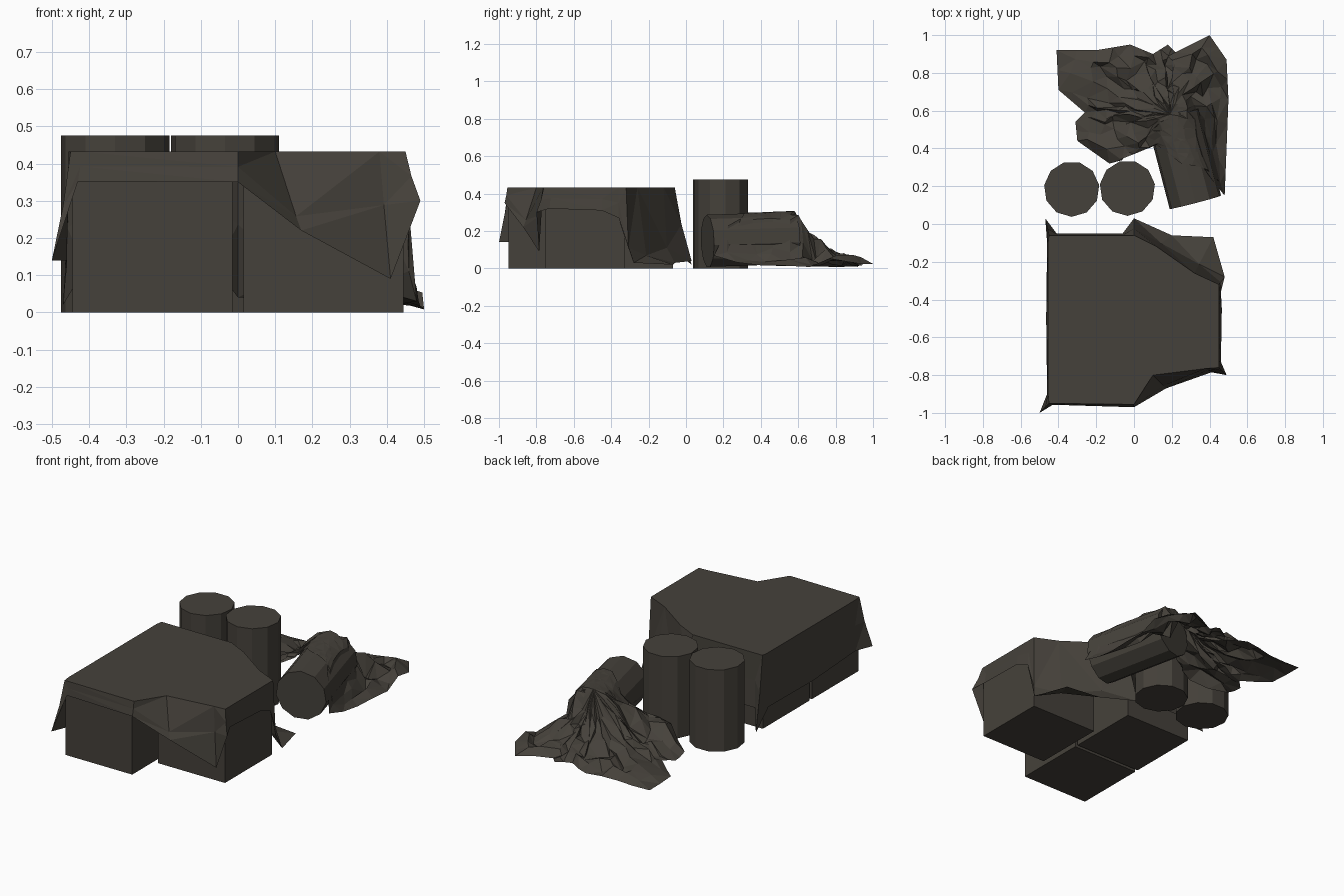
import bpy, bmesh, math, random
from mathutils import Vector, Matrix

random.seed(4)
cube = bpy.data.objects.get("Cube")
if cube:
    bpy.data.objects.remove(cube)

canvas = bpy.data.materials.new("dark_canvas")
canvas.use_nodes = True
colour = (0.06, 0.053, 0.043, 1)
canvas.diffuse_color = colour
canvas.node_tree.nodes["Principled BSDF"].inputs["Base Color"].default_value = colour


def finish(name, bm, closed=True):
    if closed:
        bmesh.ops.recalc_face_normals(bm, faces=bm.faces)
    mesh = bpy.data.meshes.new(name)
    bm.to_mesh(mesh)
    bm.free()
    mesh.materials.append(canvas)
    obj = bpy.data.objects.new(name, mesh)
    bpy.context.collection.objects.link(obj)
    return obj


def crate(name, x, y):
    bm = bmesh.new()
    size = Matrix.Diagonal((0.43, 0.43, 0.42, 1))
    bmesh.ops.create_cube(bm, size=1, matrix=Matrix.Translation((x, y, 0.21)) @ size)
    finish(name, bm)


def barrel(name, start, end, radius):
    start, end = Vector(start), Vector(end)
    axis = end - start
    turn = axis.to_track_quat('Z', 'Y').to_matrix().to_4x4()
    bm = bmesh.new()
    bmesh.ops.create_cone(bm, cap_ends=True, segments=11, radius1=radius, radius2=radius,
                          depth=axis.length, matrix=Matrix.Translation((start + end) / 2) @ turn)
    finish(name, bm)


# Three crates and two standing barrels
crate("front_left_crate", -0.23, -0.735)
crate("back_left_crate", -0.23, -0.285)
crate("right_crate", 0.23, -0.54)
barrel("left_barrel", (-0.33, 0.185, 0), (-0.33, 0.185, 0.475), 0.147)
barrel("middle_barrel", (-0.035, 0.19, 0), (-0.035, 0.19, 0.475), 0.147)

# Toppled barrel
HEAD, TAIL, R = Vector((0.325, 0.115, 0.145)), Vector((0.205, 0.575, 0.16)), 0.142
barrel("toppled_barrel", HEAD, TAIL, R)

# Tarp over the crates: top edge x, y, hanging hem x, y, z,
# then where the fold between them sits (outward share, downward share)
hem = [
    (-.45, -.95, -.5, -1, .14), (-.42, -.95, -.43, -.957, .352),
    (0, -.955, 0, -.97, .35), (.1, -.8, .17, -.87, .22, .8, .82),
    (.38, -.765, .41, -.785, .09, .4, .42), (.45, -.76, .49, -.8, .3),
    (.45, -.72, .46, -.73, .32), (.45, -.45, .465, -.45, .31),
    (.45, -.36, .46, -.36, .27), (.45, -.32, .48, -.28, .03, .3, .8),
    (.32, -.26, .42, -.07, .02, .25, .88), (.12, -.12, .2, -.06, .03, .3, .8),
    (0, -.06, 0, .03, .04), (-.05, -.06, -.06, -.05, .12),
    (-.4, -.06, -.41, -.05, .12), (-.45, -.06, -.47, .03, .02),
    (-.455, -.1, -.46, -.1, .12), (-.455, -.5, -.465, -.5, .12),
    (-.455, -.9, -.46, -.9, .14)]
bm = bmesh.new()
rings = [[], [], []]
for x, y, hx, hy, hz, *fold in hem:
    out, down = fold or (0.4, 0.5)
    top, low = Vector((x, y, 0.432)), Vector((hx, hy, hz))
    mid = top.lerp(low, out)
    mid.z = top.z + (low.z - top.z) * down
    for ring, point in zip(rings, (top, mid, low)):
        ring.append(bm.verts.new(point))
bm.faces.new(rings[0])
for upper, lower in zip(rings, rings[1:]):
    for i in range(len(hem)):
        j = (i + 1) % len(hem)
        bm.faces.new((upper[j], upper[i], lower[i], lower[j]))
bmesh.ops.triangulate(bm, faces=bm.faces)
finish("crate_tarp", bm, closed=False)

# Crumpled sheet thrown over the toppled barrel
axis = (TAIL - HEAD).to_2d()
length = axis.length
axis.normalize()
side = Vector((axis.y, -axis.x))
BUNCH = Vector((-0.09, 0.36))


def drape(point):
    """Height of the sheet and how far the point is off the barrel."""
    rel = point - HEAD.to_2d()
    along, across = rel.dot(axis), abs(rel.dot(side))
    over = max(along - length, 0)
    if over == 0 and across < R:
        lift = 0.15 + 0.015 * along / length
        return lift + math.sqrt(R * R - across * across), 0
    off = math.hypot(over, max(across - R * 0.7, 0))
    fall = 0.04 if rel.dot(side) > R * 0.7 and over < 0.1 else 0.13
    pile = 0.08 * max(0, 1 - (point - BUNCH).length / 0.18)
    return 0.3 * math.exp(-off / fall) + pile, off


outline = [(.48, .15), (.49, .4), (.5, .66), (.49, .87), (.4, 1), (.22, .91), (.18, .95),
           (.1, .9), (-.02, .95), (-.2, .92), (-.41, .92), (-.4, .71), (-.26, .59),
           (-.31, .54), (-.3, .44), (-.13, .32), (0, .37), (.12, .42), (.25, .32), (.36, .3)]
edge = []
for i, corner in enumerate(outline):
    a, b = Vector(corner), Vector(outline[(i + 1) % len(outline)])
    edge += [a, a.lerp(b, 0.5)]

bm = bmesh.new()
centre = Vector((0.19, 0.58))
hub = bm.verts.new((*centre, 0.308))
rows, steps = [], 7
for k in range(1, steps + 1):
    row = []
    for target in edge:
        p = centre.lerp(target, k / steps)
        if 1 < k < steps:
            p += Vector((random.uniform(-.02, .02), random.uniform(-.02, .02)))
        z, off = drape(p)
        if off > 0:
            crumple = min(off / 0.1, 1) * (0.3 if k == steps else 1)
            z += crumple * random.choice((0, 0.02, 0.05)) * random.uniform(0.5, 1)
        row.append(bm.verts.new((p.x, p.y, max(z, 0.008))))
    rows.append(row)
count = len(edge)
for i in range(count):
    j = (i + 1) % count
    bm.faces.new((hub, rows[0][i], rows[0][j]))
    for inner, outer in zip(rows, rows[1:]):
        bm.faces.new((inner[j], inner[i], outer[i], outer[j]))
bmesh.ops.triangulate(bm, faces=bm.faces)
finish("crumpled_sheet", bm, closed=False)
